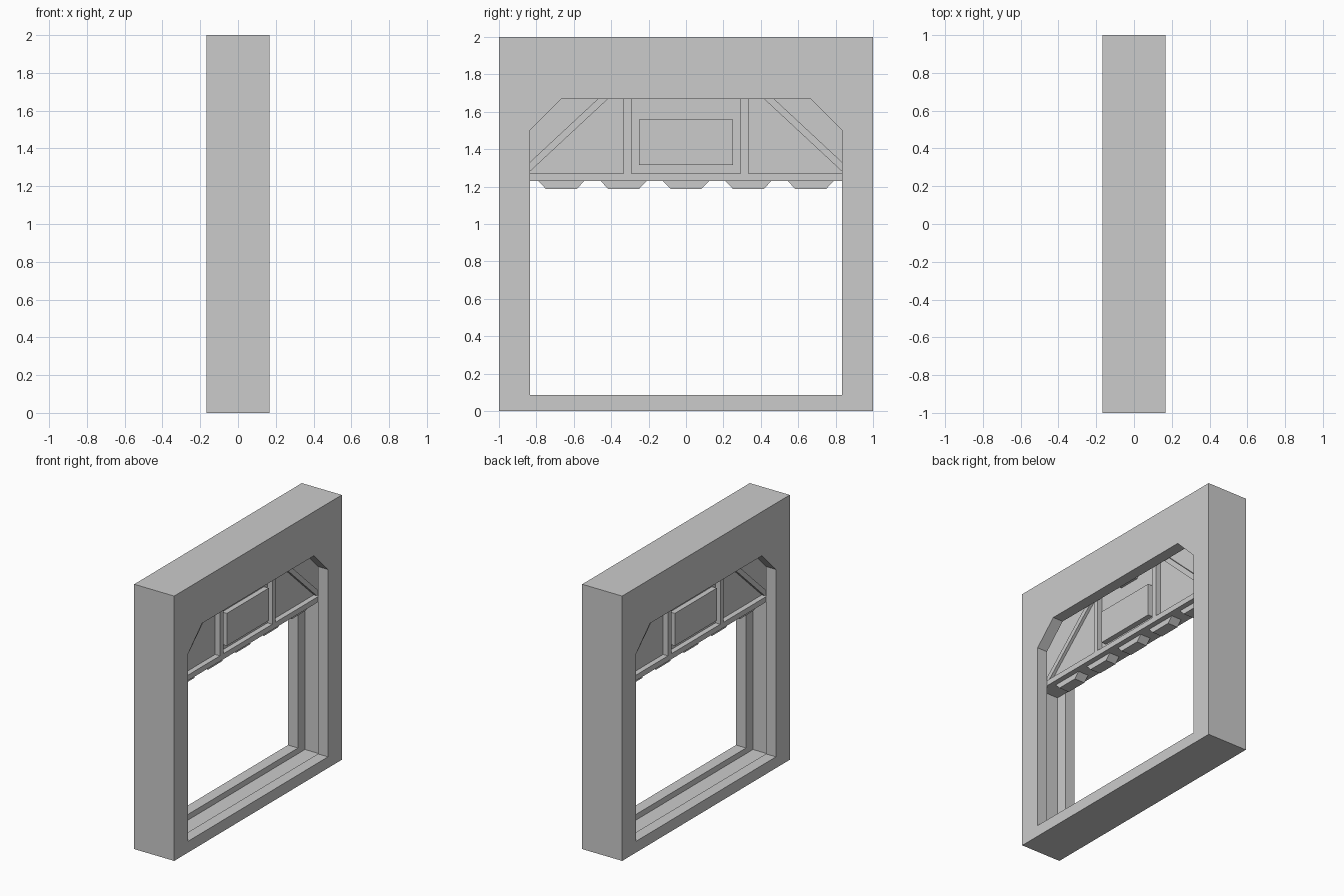
import bpy, bmesh

if "Cube" in bpy.data.objects:
    bpy.data.objects.remove(bpy.data.objects["Cube"])

def prism(name, pts, x0, x1):
    """Extrude a (y, z) outline along x."""
    bm = bmesh.new()
    face = bm.faces.new([bm.verts.new((x0, y, z)) for y, z in pts])
    out = bmesh.ops.extrude_face_region(bm, geom=[face])
    verts = [v for v in out["geom"] if isinstance(v, bmesh.types.BMVert)]
    bmesh.ops.translate(bm, verts=verts, vec=(x1 - x0, 0, 0))
    bmesh.ops.recalc_face_normals(bm, faces=bm.faces)
    mesh = bpy.data.meshes.new(name)
    bm.to_mesh(mesh)
    bm.free()
    ob = bpy.data.objects.new(name, mesh)
    bpy.context.collection.objects.link(ob)
    return ob

def rect(y0, y1, z0, z1):
    return [(y0, z0), (y1, z0), (y1, z1), (y0, z1)]

def arch(w, z0, z_side, w_top, z_top):
    return [(-w, z0), (w, z0), (w, z_side), (w_top, z_top), (-w_top, z_top), (-w, z_side)]

def cut(ob, cutter):
    mod = ob.modifiers.new("cut", 'BOOLEAN')
    mod.operation = 'DIFFERENCE'
    mod.solver = 'EXACT'
    mod.object = cutter
    bpy.context.view_layer.objects.active = ob
    bpy.ops.object.modifier_apply(modifier=mod.name)
    bpy.data.objects.remove(cutter)

W = 0.167    # half depth of frame
G = 0.083    # half width of door track
P = 0.042    # half thickness of door panel

# Frame with chamfered opening and door track
frame = prism("door_frame", rect(-1, 1, 0, 2), -W, W)
cut(frame, prism("opening_cutter", arch(0.835, 0.085, 1.5, 0.667, 1.667), -0.3, 0.3))
cut(frame, prism("track_cutter", arch(0.918, 0.042, 1.535, 0.702, 1.75), -G, G))

# Raised door: panel and bottom bar
prism("door_panel", arch(0.918, 1.235, 1.535, 0.702, 1.75), -P, P)
prism("bottom_bar", rect(-0.918, 0.918, 1.23, 1.271), -G + 0.001, G - 0.001)

# Teeth under the bar
for i in range(-2, 3):
    c = i / 3
    prism("tooth", [(c - 0.083, 1.188), (c + 0.083, 1.188),
                    (c + 0.125, 1.232), (c - 0.125, 1.232)], -P, P)

# Relief on both faces of the door
for s in (-1, 1):
    a, b = s * (P - 0.004), s * (G - 0.001)
    prism("centre_plate", rect(-0.25, 0.25, 1.315, 1.56), a, b)
    prism("top_catch", [(-0.083, 1.69), (0.083, 1.69), (0.125, 1.75), (-0.125, 1.75)], a, b)
    for m in (-1, 1):
        prism("upright_rib", rect(m * 0.292, m * 0.333, 1.27, 1.75), a, b)
        prism("diagonal_brace", [(m * y, z) for y, z in
              ((0.846, 1.27), (0.90, 1.27), (0.384, 1.75), (0.33, 1.75))], a, s * 0.065)
